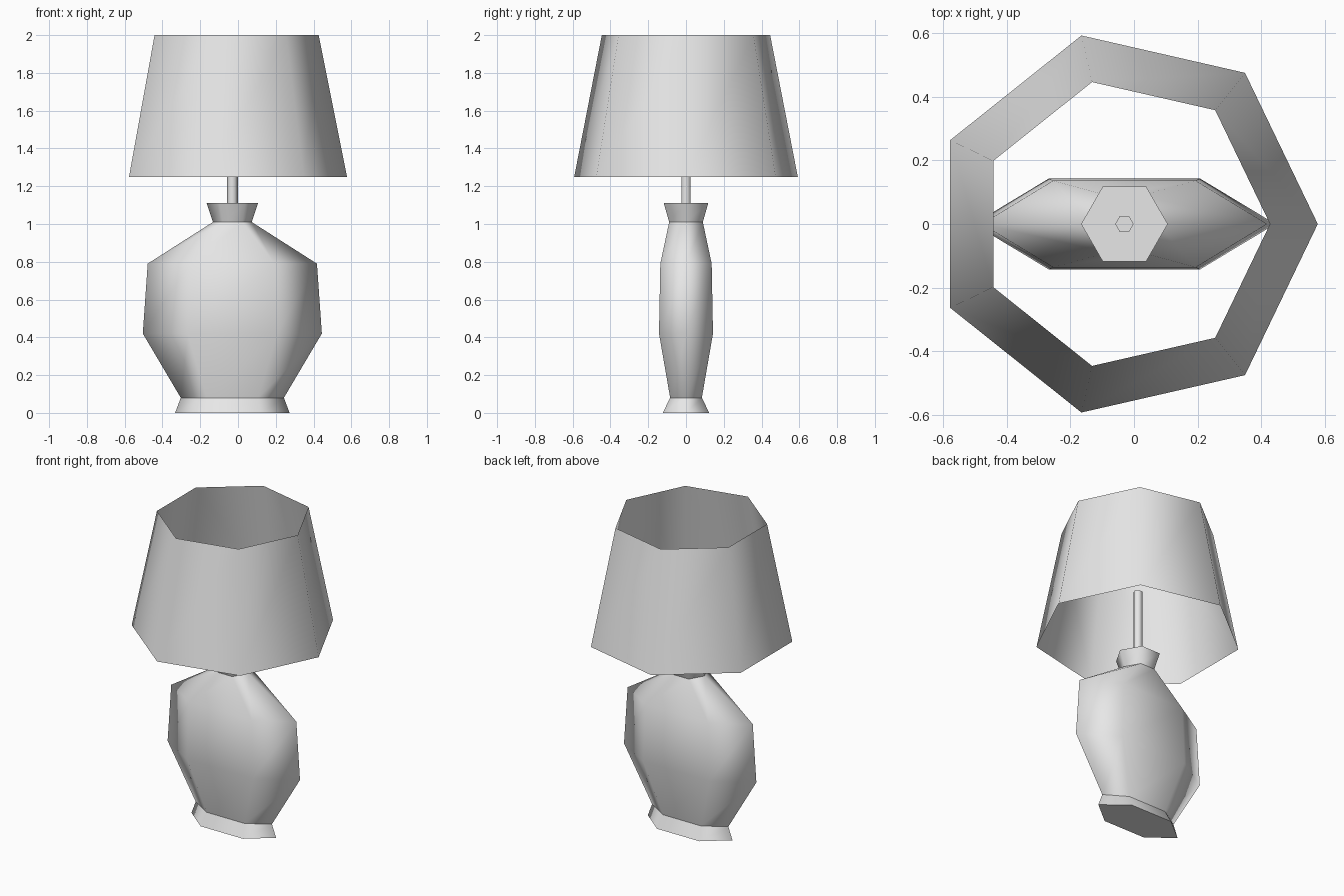
import bpy
import math

cube = bpy.data.objects.get("Cube")
if cube:
    bpy.data.objects.remove(cube, do_unlink=True)

grey = bpy.data.materials.new("light grey")
grey.use_nodes = True
colour = (0.8, 0.8, 0.8, 1)
grey.diffuse_color = colour
grey.node_tree.nodes["Principled BSDF"].inputs["Base Color"].default_value = colour

CENTRE_X = -0.03


def loft(name, sides, rings, bottom=False, top=False):
    """Join polygon rings (z, x radius, y radius) into a smooth-sided part."""
    verts, faces = [], []
    for z, rx, ry in rings:
        for i in range(sides):
            a = math.tau * i / sides
            verts.append((CENTRE_X + rx * math.cos(a), ry * math.sin(a), z))
    for r in range(len(rings) - 1):
        for i in range(sides):
            j = (i + 1) % sides
            a, b = r * sides, (r + 1) * sides
            faces.append((a + i, a + j, b + j, b + i))
    side_count = len(faces)
    if bottom:
        faces.append(tuple(reversed(range(sides))))
    if top:
        start = (len(rings) - 1) * sides
        faces.append(tuple(range(start, start + sides)))
    mesh = bpy.data.meshes.new(name)
    mesh.from_pydata(verts, [], faces)
    mesh.materials.append(grey)
    # Smooth sides, flat end caps with sharp rims
    for p in mesh.polygons:
        p.use_smooth = p.index < side_count
    obj = bpy.data.objects.new(name, mesh)
    bpy.context.collection.objects.link(obj)
    return obj


# Flared foot
loft("base", 6, [(0, 0.303, 0.142), (0.08, 0.273, 0.097)], bottom=True)

# Flattened vase-like body
loft("body", 6, [(0.08, 0.273, 0.097), (0.42, 0.474, 0.165),
                 (0.79, 0.448, 0.157), (1.01, 0.103, 0.103)])

# Flared neck and the rod that holds the shade
loft("neck", 6, [(1.01, 0.103, 0.103), (1.11, 0.136, 0.136)], top=True)
loft("rod", 6, [(1.11, 0.029, 0.029), (1.55, 0.029, 0.029)], top=True)

# Open seven-sided shade
loft("shade", 7, [(1.25, 0.607, 0.607), (2.0, 0.457, 0.457)])
